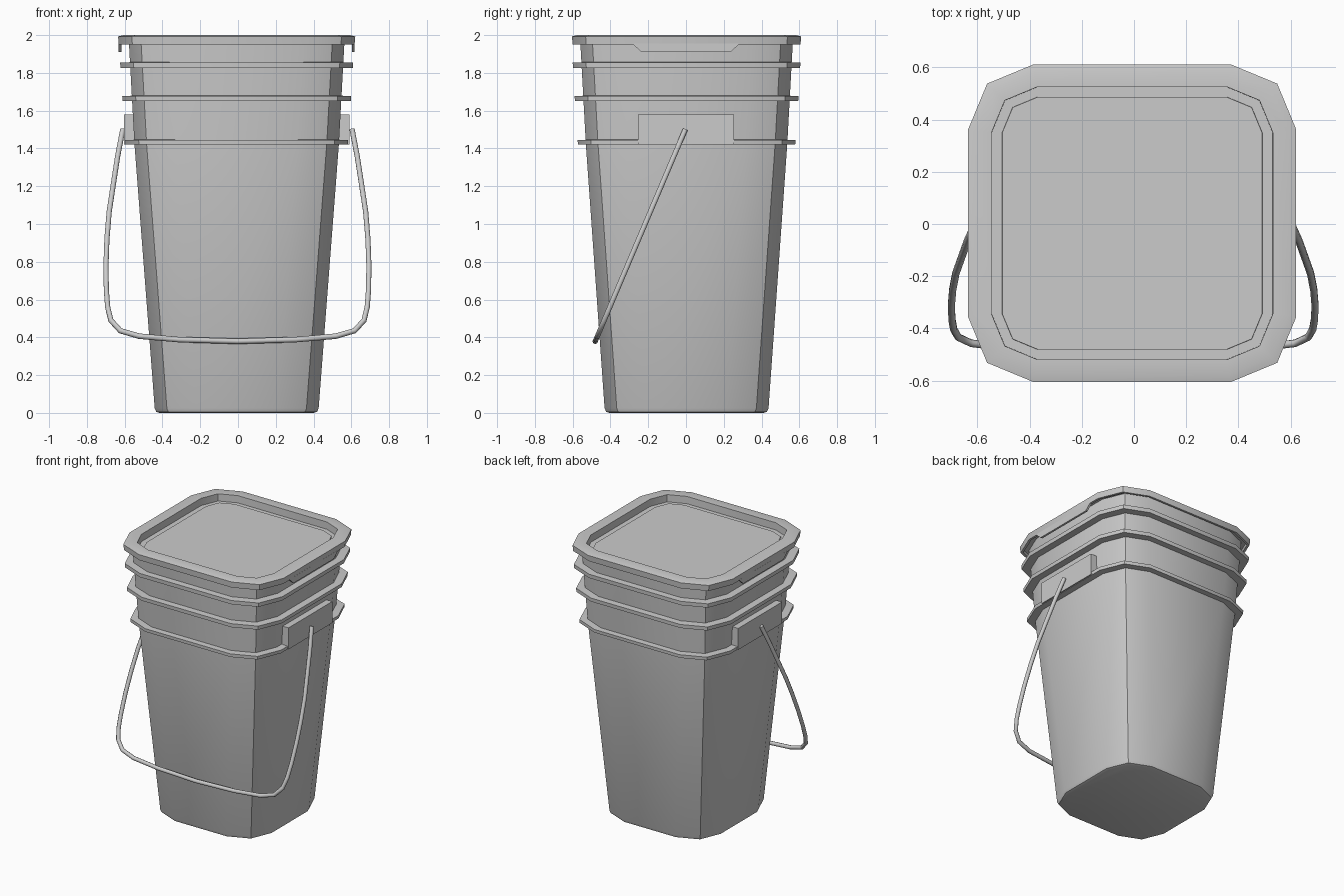
import bpy, bmesh, math

if "Cube" in bpy.data.objects:
    bpy.data.objects.remove(bpy.data.objects["Cube"])

CX = -0.007   # slight sideways offset of the bucket


def finish(name, bm, angle=30):
    bmesh.ops.recalc_face_normals(bm, faces=bm.faces)
    me = bpy.data.meshes.new(name)
    bm.to_mesh(me)
    bm.free()
    ob = bpy.data.objects.new(name, me)
    bpy.context.collection.objects.link(ob)
    smooth(ob, angle)
    return ob


def smooth(ob, angle=30):
    bpy.ops.object.select_all(action='DESELECT')
    ob.select_set(True)
    bpy.context.view_layer.objects.active = ob
    bpy.ops.object.shade_smooth_by_angle(angle=math.radians(angle))


def outline(hx, hy, r):
    """Rounded square with two segments per corner."""
    pts = []
    for k, (sx, sy) in enumerate(((1, 1), (-1, 1), (-1, -1), (1, -1))):
        for j in range(3):
            a = math.radians(90 * k + 45 * j)
            pts.append((CX + sx * (hx - r) + r * math.cos(a),
                        sy * (hy - r) + r * math.sin(a) + 0.003))
    return pts


def loft(name, sections, cap_start=False, cap_end=False, closed=False):
    """Skin a stack of (half x, half y, corner radius, z) outlines."""
    bm = bmesh.new()
    rings = [[bm.verts.new((x, y, z)) for x, y in outline(hx, hy, r)]
             for hx, hy, r, z in sections]
    pairs = list(zip(rings, rings[1:]))
    if closed:
        pairs.append((rings[-1], rings[0]))
    for a, b in pairs:
        for i in range(12):
            j = (i + 1) % 12
            bm.faces.new((a[i], a[j], b[j], b[i]))
    if cap_start:
        bm.faces.new(rings[0])
    if cap_end:
        bm.faces.new(rings[-1])
    return finish(name, bm)


def side_prism(name, yz, x_in, x_out, side):
    """Extrude a y-z profile along x on one side of the bucket."""
    bm = bmesh.new()
    a = [bm.verts.new((CX + side * x_in, y, z)) for y, z in yz]
    b = [bm.verts.new((CX + side * x_out, y, z)) for y, z in yz]
    bm.faces.new(a)
    bm.faces.new(b)
    for i in range(len(yz)):
        j = (i + 1) % len(yz)
        bm.faces.new((a[i], a[j], b[j], b[i]))
    return finish(name, bm)


# tapered bucket wall with softened bottom edge
loft("bucket_body", [
    (0.408, 0.408, 0.20, 0.0),
    (0.426, 0.426, 0.215, 0.006),
    (0.434, 0.434, 0.22, 0.025),
    (0.541, 0.533, 0.22, 1.42),
    (0.571, 0.563, 0.22, 1.97)], cap_start=True)

# three stiffening ribs
for label, hx, hy, z0, z1 in (("lower", 0.590, 0.577, 1.42, 1.447),
                              ("middle", 0.606, 0.593, 1.65, 1.68),
                              ("upper", 0.617, 0.603, 1.825, 1.857)):
    inset = 0.065
    loft(label + "_rib", [
        (hx - inset, hy - inset, 0.20, z0),
        (hx - 0.002, hy - 0.002, 0.24, z0),
        (hx, hy, 0.243, z1 - 0.003),
        (hx - inset, hy - inset, 0.20, z1)], closed=True)

# lid: hollow lip, rim and recessed panel
loft("lid", [
    (0.565, 0.553, 0.21, 1.975),
    (0.606, 0.586, 0.235, 1.972),
    (0.608, 0.588, 0.236, 1.95),
    (0.624, 0.603, 0.246, 1.95),
    (0.628, 0.607, 0.248, 1.993),
    (0.600, 0.580, 0.230, 2.0),
    (0.539, 0.522, 0.176, 2.0),
    (0.538, 0.521, 0.175, 1.947),
    (0.498, 0.484, 0.137, 1.947),
    (0.497, 0.483, 0.136, 1.953)], cap_end=True)

for label, side in (("left", -1), ("right", 1)):
    # pull tab hanging from the lid lip
    side_prism(label + "_lid_tab",
               [(-0.285, 1.955), (-0.235, 1.91), (0.235, 1.91), (0.285, 1.955)],
               0.610, 0.625, side)
    # block that carries the handle end
    side_prism(label + "_handle_mount",
               [(-0.255, 1.422), (0.255, 1.422), (0.255, 1.58), (-0.255, 1.58)],
               0.53, 0.597, side)

# wire handle, hanging forward in a tilted plane
half = [(0.607, 1.50), (0.634, 1.36), (0.657, 1.21), (0.679, 1.065),
        (0.691, 0.92), (0.696, 0.78), (0.694, 0.65), (0.687, 0.56),
        (0.670, 0.49), (0.620, 0.435), (0.52, 0.406), (0.31, 0.388)]
path = [(-x, z) for x, z in half] + [(0, 0.379)] + half[::-1]
cu = bpy.data.curves.new("wire_handle", 'CURVE')
cu.dimensions = '3D'
cu.bevel_depth = 0.0145
cu.bevel_resolution = 2
cu.use_fill_caps = True
sp = cu.splines.new('POLY')
sp.points.add(len(path) - 1)
for p, (x, z) in zip(sp.points, path):
    p.co = (x - 0.003, -0.004 - (1.5 - z) * 0.425, z, 1)
handle = bpy.data.objects.new("wire_handle", cu)
bpy.context.collection.objects.link(handle)
bpy.ops.object.select_all(action='DESELECT')
handle.select_set(True)
bpy.context.view_layer.objects.active = handle
bpy.ops.object.convert(target='MESH')
smooth(bpy.context.view_layer.objects.active, 50)
